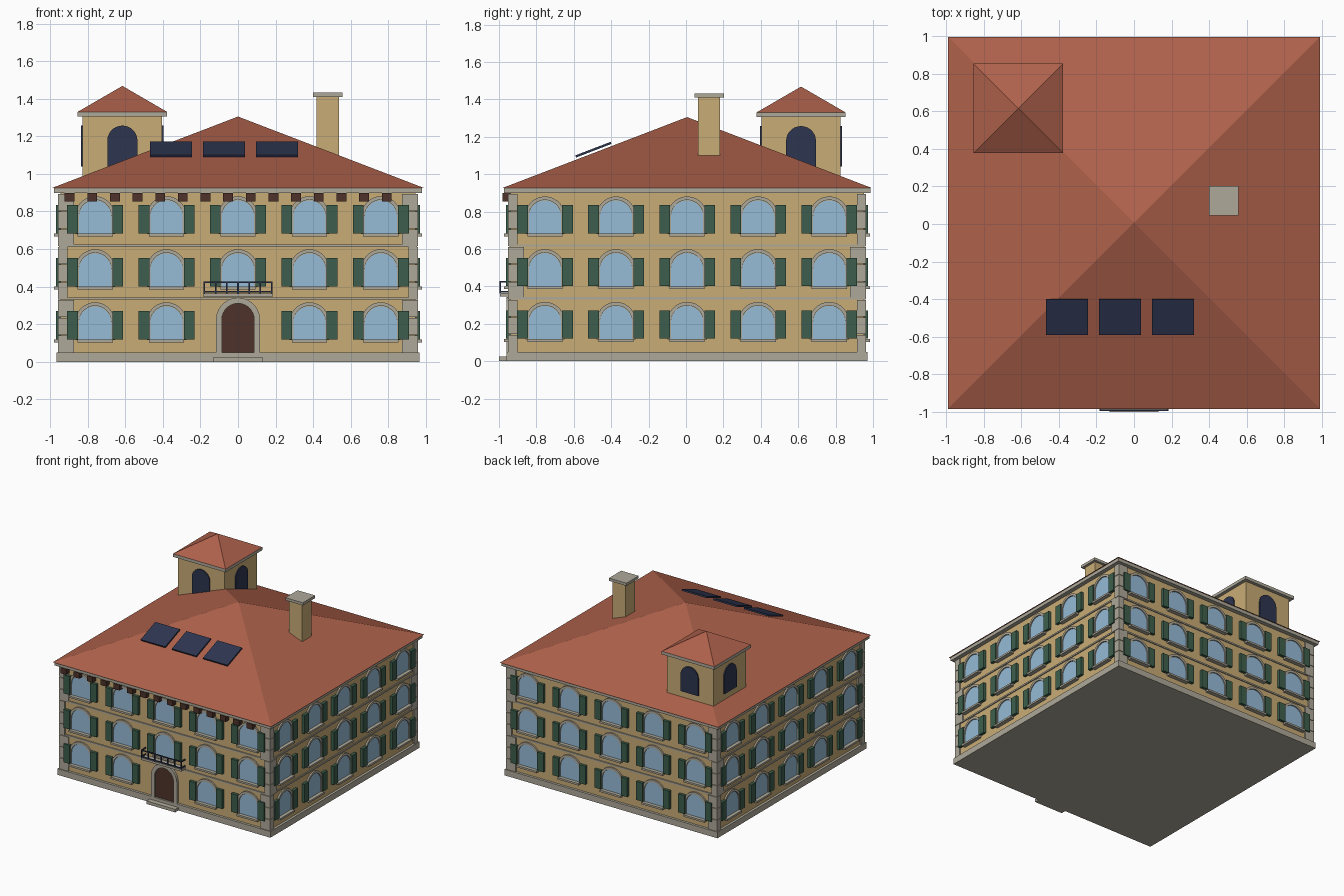
import bpy, bmesh, math
from mathutils import Matrix, Vector

if "Cube" in bpy.data.objects:
    bpy.data.objects.remove(bpy.data.objects["Cube"])


def material(name, r, g, b):
    lin = [((c / 255 + 0.055) / 1.055) ** 2.4 for c in (r, g, b)]
    m = bpy.data.materials.new(name)
    m.diffuse_color = (*lin, 1)
    m.use_nodes = True
    m.node_tree.nodes["Principled BSDF"].inputs["Base Color"].default_value = m.diffuse_color
    return m


STUCCO = material("ochre stucco", 200, 172, 118)
STONE = material("grey stone", 175, 169, 154)
TILE = material("terracotta tile", 174, 97, 75)
GLASS = material("window glass", 150, 187, 214)
GREEN = material("shutter green", 61, 95, 77)
WOOD = material("dark wood", 78, 50, 42)
NAVY = material("dark navy", 45, 53, 79)

CY = 0.006      # depth centre of the building
W = 0.945       # half width of the walls
STOREY = 0.282
parts = {}
ID = Matrix.Identity(4)


def part(name, mat):
    if name not in parts:
        parts[name] = (bmesh.new(), mat)
    return parts[name][0]


def box(name, mat, x, y, z, M=ID):
    """Box from (min, max) pairs."""
    bm = part(name, mat)
    size = [b - a for a, b in (x, y, z)]
    mid = [(a + b) / 2 for a, b in (x, y, z)]
    bmesh.ops.create_cube(bm, size=1, matrix=M @ Matrix.Translation(mid) @ Matrix.Diagonal((*size, 1)))


def prism(name, mat, outline, d0, d1, M=ID):
    """Solid from an x-z outline, between the outward distances d0 and d1."""
    bm = part(name, mat)
    a = [bm.verts.new(M @ Vector((x, -d0, z))) for x, z in outline]
    b = [bm.verts.new(M @ Vector((x, -d1, z))) for x, z in outline]
    bm.faces.new(a)
    bm.faces.new(b)
    for i in range(len(a)):
        j = (i + 1) % len(a)
        bm.faces.new((a[i], a[j], b[j], b[i]))


def arch(u, r, z0, spring, n=14):
    pts = [(u - r, z0)]
    pts += [(u - r * math.cos(math.pi * i / n), spring + r * math.sin(math.pi * i / n)) for i in range(n + 1)]
    return pts + [(u + r, z0)]


def arch_ring(u, r_out, r_in, z0, spring):
    return arch(u, r_out, z0, spring) + arch(u, r_in, z0, spring)[::-1]


def pyramid(name, mat, x, y, half, z0, z1):
    bm = part(name, mat)
    base = [bm.verts.new((x + sx * half, y + sy * half, z0)) for sx, sy in ((-1, -1), (1, -1), (1, 1), (-1, 1))]
    top = bm.verts.new((x, y, z1))
    bm.faces.new(base)
    for i in range(4):
        bm.faces.new((base[i], base[(i + 1) % 4], top))


def block(name, mat, x, y, half, z0, z1):
    box(name, mat, (x - half, x + half), (y - half, y + half), (z0, z1))


# Main mass
block("plinth", STONE, 0, CY, 0.965, 0, 0.05)
block("walls", STUCCO, 0, CY, W, 0.05, 0.9)
block("string_courses", STONE, 0, CY, W + 0.008, 0.331, 0.343)
block("string_courses", STONE, 0, CY, W + 0.008, 0.612, 0.624)
block("cornice", STONE, 0, CY, 0.98, 0.898, 0.925)
pyramid("main_roof", TILE, 0, CY, 0.99, 0.925, 1.305)

# Corner quoins, alternately long on one face and short on the other
Q = 0.957
for sx in (-1, 1):
    for sy in (-1, 1):
        for i in range(9):
            ax, ay = (0.872, 0.907) if i % 2 == 0 else (0.907, 0.872)
            z = 0.05 + i * 0.0942
            box("quoins", STONE, sorted((sx * ax, sx * Q)),
                sorted((CY + sy * ay, CY + sy * Q)), (z, z + 0.09))

# Windows with surround, shutters and sill on all four sides
for k in range(4):
    M = Matrix.Translation((0, CY, 0)) @ Matrix.Rotation(k * math.pi / 2, 4, 'Z')
    for floor in range(3):
        dz = floor * STOREY
        for col in range(-2, 3):
            if k == 0 and floor == 0 and col == 0:
                continue    # the door stands here
            u = col * 0.38
            prism("window_glass", GLASS, arch(u, 0.086, 0.117 + dz, 0.21 + dz), W - 0.01, W + 0.005, M)
            prism("window_surrounds", STONE, arch_ring(u, 0.105, 0.086, 0.117 + dz, 0.212 + dz),
                  W - 0.01, W + 0.012, M)
            for s in (-1, 1):
                box("shutters", GREEN, sorted((u + s * 0.092, u + s * 0.149)),
                    (-W - 0.023, -W), (0.12 + dz, 0.271 + dz), M)
            box("window_sills", STONE, (u - 0.094, u + 0.094), (-W - 0.033, -W), (0.103 + dz, 0.118 + dz), M)

# Front door, surround and step
F = Matrix.Translation((0, CY, 0))
prism("door", WOOD, arch(0, 0.086, 0.05, 0.225), W - 0.01, W + 0.006, F)
prism("door_surround", STONE, arch_ring(0, 0.117, 0.086, 0.025, 0.225), W - 0.01, W + 0.02, F)
box("door_step", STONE, (-0.13, 0.13), (-1.0, -0.9), (0, 0.025))

# Balcony with railing
box("balcony_slab", STONE, (-0.183, 0.183), (-0.995, -0.93), (0.346, 0.364))
for z in (0.368, 0.42):
    box("balcony_railing", NAVY, (-0.183, 0.183), (-0.996, -0.988), (z, z + 0.008))
    for s in (-1, 1):
        box("balcony_railing", NAVY, sorted((s * 0.175, s * 0.183)), (-0.99, -0.935), (z, z + 0.008))
for i in range(7):
    x = -0.179 + i * 0.358 / 6
    box("balcony_railing", NAVY, (x - 0.004, x + 0.004), (-0.996, -0.988), (0.362, 0.426))

# Eave brackets along the front
for i in range(15):
    x = -0.896 + i * 0.1205
    box("eave_brackets", WOOD, (x - 0.026, x + 0.026), (-0.982, -0.93), (0.853, 0.898))

# Solar panels on the front slope
tilt = math.atan2(0.38, 0.99)
for x in (-0.357, -0.075, 0.207):
    P = Matrix.Translation((x, -0.495, 1.131)) @ Matrix.Rotation(tilt, 4, 'X')
    box("solar_panels", NAVY, (-0.111, 0.111), (-0.101, 0.101), (-0.006, 0.006), P)

# Chimney
block("chimney", STUCCO, 0.477, 0.124, 0.059, 1.1, 1.41)
block("chimney_cap", STONE, 0.477, 0.124, 0.079, 1.41, 1.432)

# Roof tower with an arched opening on each side
TX, TY, T = -0.615, 0.615, 0.211
block("tower_walls", STUCCO, TX, TY, T, 0.96, 1.306)
block("tower_cornice", STONE, TX, TY, 0.238, 1.305, 1.33)
pyramid("tower_roof", TILE, TX, TY, 0.238, 1.33, 1.468)
for k in range(4):
    M = Matrix.Translation((TX, TY, 0)) @ Matrix.Rotation(k * math.pi / 2, 4, 'Z')
    prism("tower_openings", NAVY, arch(0, 0.08, 1.04, 1.177), T - 0.01, T + 0.009, M)

# Turn every collected part into an object
for name, (bm, mat) in parts.items():
    bmesh.ops.recalc_face_normals(bm, faces=bm.faces)
    me = bpy.data.meshes.new(name)
    bm.to_mesh(me)
    bm.free()
    me.materials.append(mat)
    bpy.context.collection.objects.link(bpy.data.objects.new(name, me))
